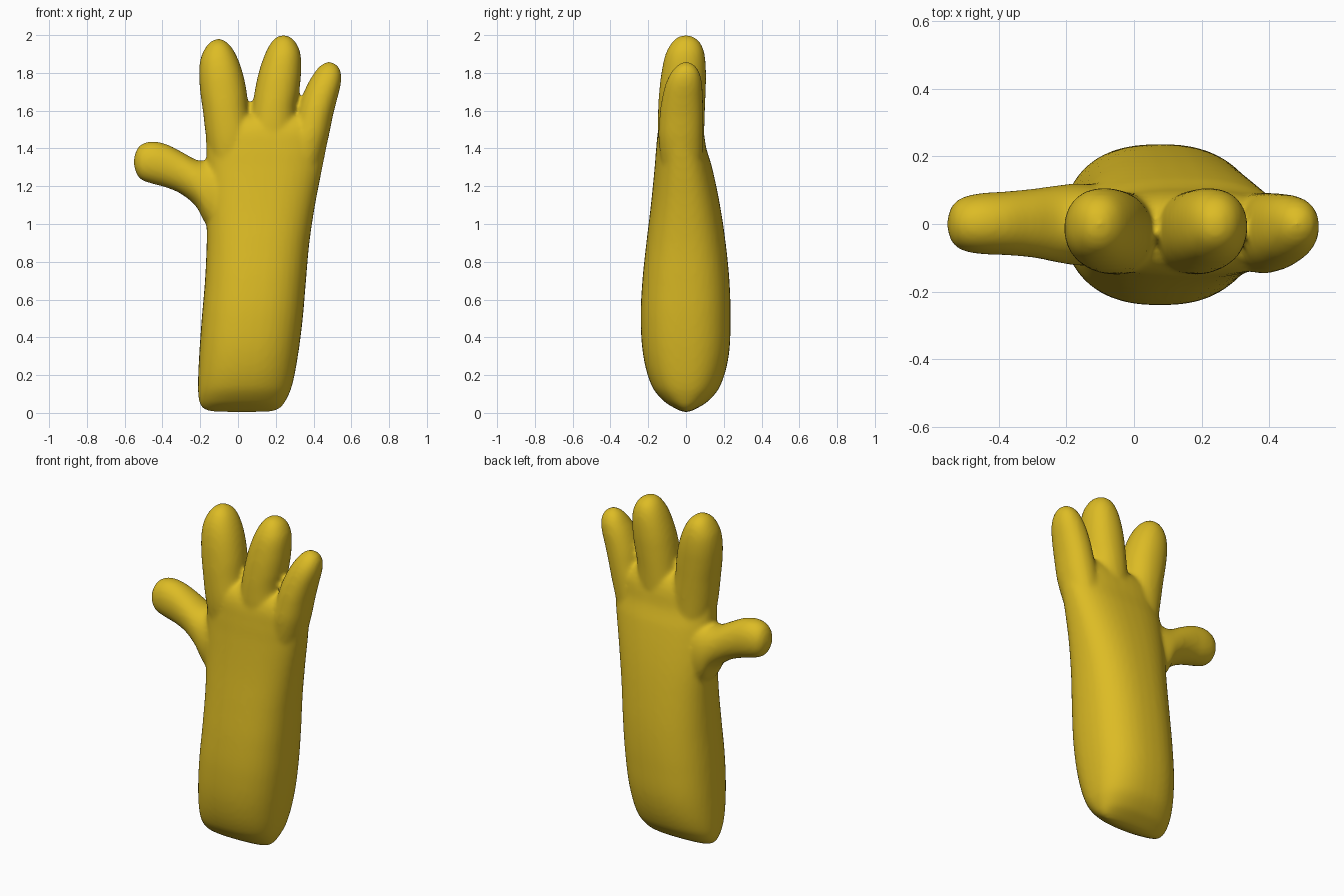
import bpy, bmesh, math

SIDES, STEPS = 40, 6

# Rows: (height along axis, low/high of first width, low/high of depth y)
FOREARM_PALM = [
    (0.005, -0.13, 0.17, -0.015, 0.015), (0.02, -0.18, 0.215, -0.05, 0.05),
    (0.06, -0.205, 0.25, -0.115, 0.115), (0.14, -0.212, 0.285, -0.18, 0.18),
    (0.3, -0.206, 0.317, -0.226, 0.226), (0.5, -0.192, 0.343, -0.24, 0.236),
    (0.7, -0.175, 0.36, -0.231, 0.23), (0.9, -0.166, 0.378, -0.21, 0.21),
    (1.1, -0.168, 0.408, -0.186, 0.18), (1.3, -0.168, 0.447, -0.166, 0.138),
    (1.4, -0.168, 0.467, -0.158, 0.108), (1.5, -0.165, 0.482, -0.145, 0.09),
    (1.56, -0.12, 0.45, -0.11, 0.06), (1.59, -0.05, 0.4, -0.05, 0.02)]
FINGER_A = [
    (1.3, -0.14, 0.06, -0.13, 0.09), (1.45, -0.168, 0.08, -0.148, 0.095),
    (1.6, -0.186, 0.056, -0.148, 0.1), (1.7, -0.2, 0.046, -0.142, 0.104),
    (1.8, -0.206, 0.025, -0.13, 0.106), (1.88, -0.197, -0.003, -0.11, 0.098),
    (1.94, -0.168, -0.037, -0.078, 0.075), (1.97, -0.138, -0.07, -0.042, 0.04),
    (1.98, -0.11, -0.095, -0.01, 0.01)]
FINGER_B = [
    (1.3, 0.06, 0.28, -0.13, 0.09), (1.45, 0.05, 0.31, -0.148, 0.095),
    (1.6, 0.073, 0.308, -0.148, 0.1), (1.7, 0.088, 0.324, -0.142, 0.104),
    (1.8, 0.109, 0.334, -0.13, 0.106), (1.9, 0.143, 0.331, -0.108, 0.098),
    (1.96, 0.175, 0.307, -0.075, 0.075), (1.99, 0.205, 0.276, -0.042, 0.04),
    (2.0, 0.232, 0.248, -0.01, 0.01)]
LITTLE_FINGER = [
    (1.25, 0.24, 0.42, -0.12, 0.09), (1.45, 0.275, 0.477, -0.145, 0.092),
    (1.57, 0.31, 0.502, -0.14, 0.092), (1.65, 0.331, 0.522, -0.13, 0.09),
    (1.74, 0.368, 0.544, -0.108, 0.085), (1.8, 0.404, 0.545, -0.08, 0.072),
    (1.84, 0.438, 0.525, -0.045, 0.045), (1.86, 0.475, 0.49, -0.01, 0.01)]
# The thumb runs along x, its first width is in z
THUMB = [
    (-0.552, 1.32, 1.335, -0.01, 0.01), (-0.545, 1.285, 1.372, -0.04, 0.04),
    (-0.52, 1.24, 1.415, -0.072, 0.072), (-0.46, 1.215, 1.437, -0.088, 0.09),
    (-0.38, 1.193, 1.423, -0.092, 0.096), (-0.3, 1.158, 1.383, -0.099, 0.104),
    (-0.22, 1.09, 1.34, -0.115, 0.115), (-0.17, 1.0, 1.335, -0.122, 0.12),
    (-0.08, 0.92, 1.36, -0.12, 0.11), (0.0, 1.0, 1.35, -0.08, 0.08)]


def smooth_rows(rows):
    """Catmull-Rom interpolation between the rows."""
    out = []
    for i in range(len(rows) - 1):
        p0, p1, p2 = rows[max(i - 1, 0)], rows[i], rows[i + 1]
        p3 = rows[min(i + 2, len(rows) - 1)]
        for k in range(STEPS):
            t = k / STEPS
            row = []
            for j, (a, b, c, d) in enumerate(zip(p0, p1, p2, p3)):
                if j == 0:
                    row.append(b + (c - b) * t)
                    continue
                h0, h1, h2, h3 = p0[0], p1[0], p2[0], p3[0]
                span = h2 - h1
                m1 = (c - a) / (h2 - h0) * span
                m2 = (d - b) / (h3 - h1) * span
                row.append((2*t**3 - 3*t*t + 1) * b + (t**3 - 2*t*t + t) * m1
                           + (3*t*t - 2*t**3) * c + (t**3 - t*t) * m2)
            out.append(row)
    return out + [rows[-1]]


def loft(bm, rows, power=2.0, along_x=False):
    """Closed tube through superellipse sections."""
    rings = []
    for h, a0, a1, y0, y1 in smooth_rows(rows):
        ring = []
        for s in range(SIDES):
            ang = 2 * math.pi * s / SIDES
            c, n = math.cos(ang), math.sin(ang)
            a = (a0 + a1) / 2 + (a1 - a0) / 2 * math.copysign(abs(c) ** (2 / power), c)
            y = (y0 + y1) / 2 + (y1 - y0) / 2 * math.copysign(abs(n) ** (2 / power), n)
            ring.append(bm.verts.new((h, y, a) if along_x else (a, y, h)))
        rings.append(ring)
    for lo, hi in zip(rings, rings[1:]):
        for s in range(SIDES):
            t = (s + 1) % SIDES
            bm.faces.new((lo[s], lo[t], hi[t], hi[s]))
    bm.faces.new(rings[0][::-1])
    bm.faces.new(rings[-1])


bm = bmesh.new()
loft(bm, FOREARM_PALM, power=2.4)
for finger in (FINGER_A, FINGER_B, LITTLE_FINGER):
    loft(bm, finger, power=2.15)
loft(bm, THUMB, power=2.1, along_x=True)
bmesh.ops.recalc_face_normals(bm, faces=bm.faces)

mesh = bpy.data.meshes.new("hand")
bm.to_mesh(mesh)
bm.free()
hand = bpy.data.objects.new("hand", mesh)
bpy.context.collection.objects.link(hand)

yellow = bpy.data.materials.new("mustard yellow")
yellow.diffuse_color = (0.72, 0.5, 0.018, 1)
mesh.materials.append(yellow)

# Fuse the parts into one skin and soften the joints
remesh = hand.modifiers.new("fuse", 'REMESH')
remesh.mode = 'VOXEL'
remesh.voxel_size = 0.012
remesh.use_smooth_shade = True
soften = hand.modifiers.new("soften", 'SMOOTH')
soften.factor = 0.5
soften.iterations = 8
